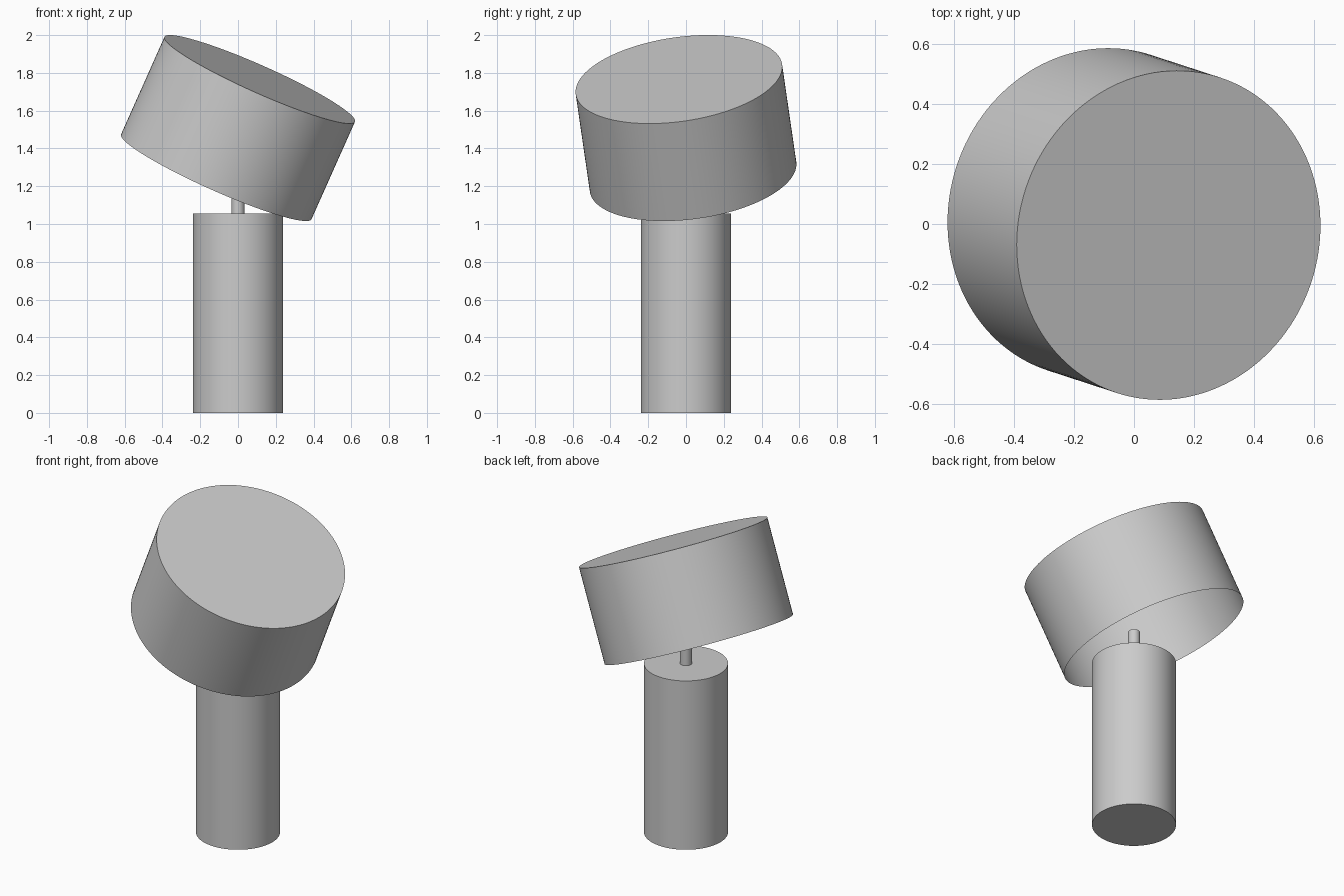
import bpy, bmesh, math
from mathutils import Vector

cube = bpy.data.objects.get("Cube")
if cube:
    bpy.data.objects.remove(cube, do_unlink=True)

grey = bpy.data.materials.new("plain_grey")
grey.use_nodes = True
colour = (0.6, 0.6, 0.6, 1)
grey.diffuse_color = colour
grey.node_tree.nodes["Principled BSDF"].inputs["Base Color"].default_value = colour


def cylinder(name, start, end, radius, sides, open_start=False):
    """Cylinder between two points, optionally without its starting cap."""
    start, end = Vector(start), Vector(end)
    axis = end - start
    bm = bmesh.new()
    bmesh.ops.create_cone(bm, cap_ends=True, segments=sides, radius1=radius,
                          radius2=radius, depth=axis.length)
    if open_start:
        caps = [f for f in bm.faces if f.normal.z < -0.9]
        bmesh.ops.delete(bm, geom=caps, context='FACES')
    mesh = bpy.data.meshes.new(name)
    bm.to_mesh(mesh)
    bm.free()
    mesh.materials.append(grey)
    obj = bpy.data.objects.new(name, mesh)
    bpy.context.collection.objects.link(obj)
    obj.location = (start + end) / 2
    obj.rotation_euler = axis.to_track_quat('Z', 'Y').to_euler()
    bpy.ops.object.select_all(action='DESELECT')
    obj.select_set(True)
    bpy.context.view_layer.objects.active = obj
    bpy.ops.object.shade_smooth_by_angle(angle=math.radians(30))
    return obj


# Upright body and the thin pin on top of it
cylinder("base", (0, 0, 0), (0, 0, 1.055), 0.238, 96)
cylinder("stem", (0, 0, 1.055), (0, 0, 1.26), 0.034, 48)

# Tilted thin-walled shade, closed above and open below
cylinder("shade", (-0.115, 0.0375, 1.25), (0.115, -0.0375, 1.766), 0.552, 128,
         open_start=True)
